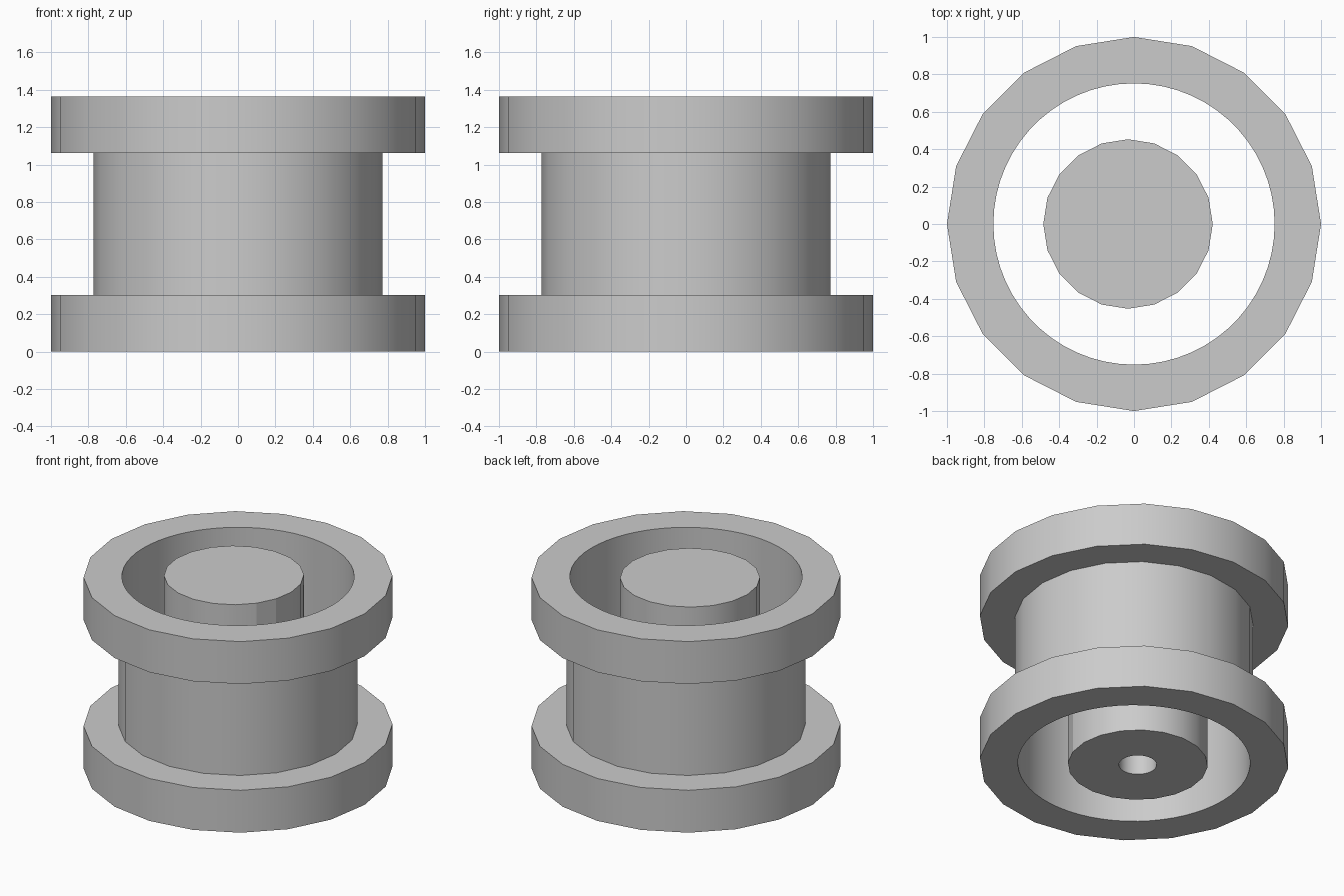
import bpy, bmesh
from math import sin, cos, pi, radians

if "Cube" in bpy.data.objects:
    bpy.data.objects.remove(bpy.data.objects["Cube"], do_unlink=True)

SIDES, BORE_SIDES = 20, 60
HEIGHT, FLANGE = 1.365, 0.303

grey = bpy.data.materials.new("plain grey")
grey.use_nodes = True
colour = (0.6, 0.6, 0.6, 1)
grey.diffuse_color = colour
grey.node_tree.nodes["Principled BSDF"].inputs["Base Color"].default_value = colour


def ring(bm, radius, z, sides):
    """One closed loop of edges around the axis."""
    verts = [bm.verts.new((radius * cos(2 * pi * i / sides),
                           radius * sin(2 * pi * i / sides), z)) for i in range(sides)]
    return [bm.edges.new((verts[i - 1], verts[i])) for i in range(sides)]


def turned_part(name, profile, bore, x=0):
    """Faceted outer profile of (radius, z) with a finer round hole through it."""
    bm = bmesh.new()
    loops = [ring(bm, r, z, SIDES) for r, z in profile]
    loops += [ring(bm, bore, z, BORE_SIDES) for z in (HEIGHT, 0)]
    for i, loop in enumerate(loops):
        bmesh.ops.bridge_loops(bm, edges=loops[i - 1] + loop)
    bmesh.ops.recalc_face_normals(bm, faces=bm.faces)
    mesh = bpy.data.meshes.new(name)
    bm.to_mesh(mesh)
    bm.free()
    mesh.materials.append(grey)
    obj = bpy.data.objects.new(name, mesh)
    obj.location.x = x
    bpy.context.collection.objects.link(obj)
    # Smooth sides with crisp rims
    bpy.ops.object.select_all(action="DESELECT")
    obj.select_set(True)
    bpy.context.view_layer.objects.active = obj
    bpy.ops.object.shade_smooth_by_angle(angle=radians(30))


# Hollow spool: drum between two wide flanges
turned_part("spool", [(1, 0), (1, FLANGE), (0.773, FLANGE),
                      (0.773, HEIGHT - FLANGE), (1, HEIGHT - FLANGE), (1, HEIGHT)], 0.752)

# Loose inner hub, slightly off centre
turned_part("inner_hub", [(0.453, 0), (0.453, HEIGHT)], 0.122, -0.032)
